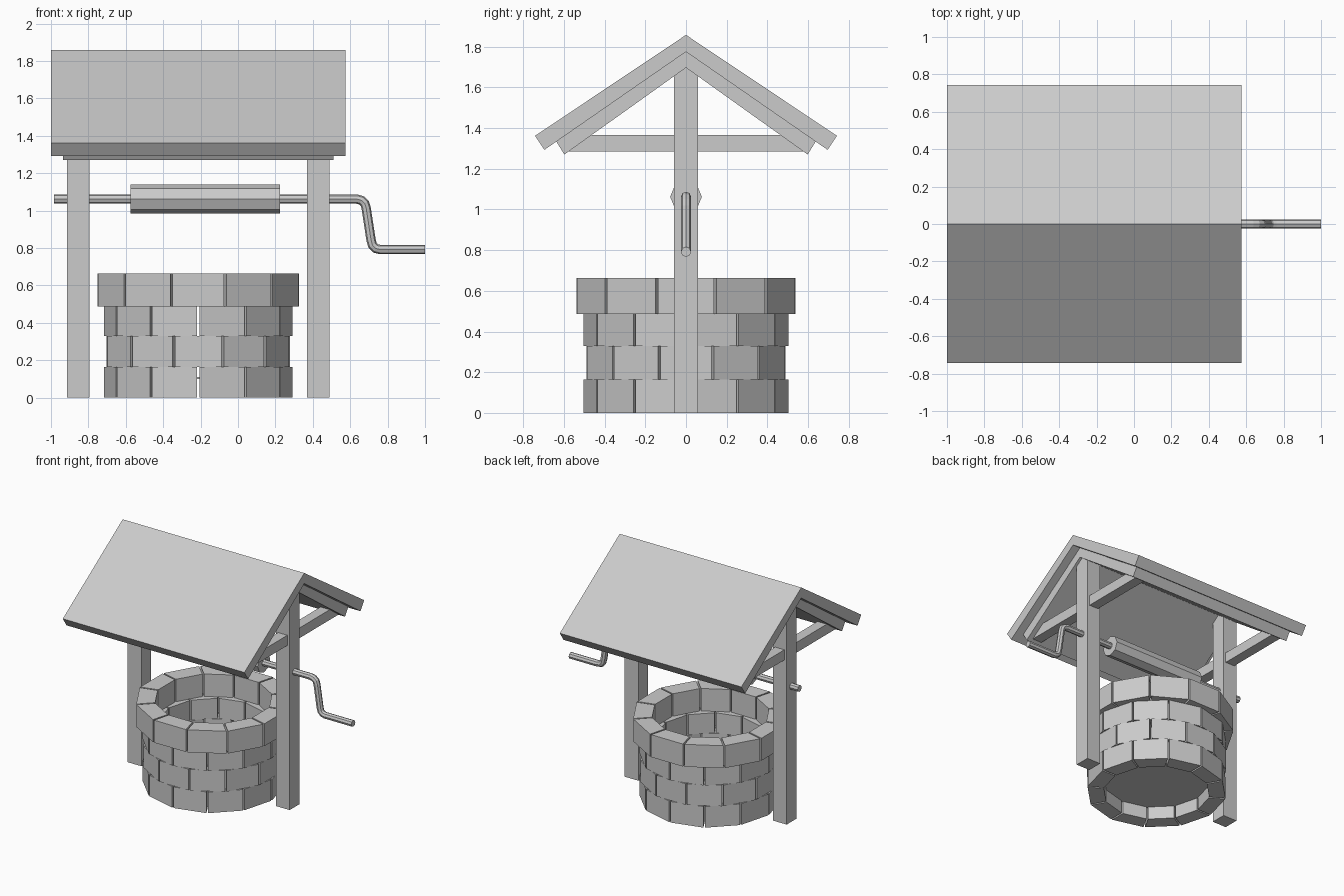
import bpy
import math
from mathutils import Vector

if "Cube" in bpy.data.objects:
    bpy.data.objects.remove(bpy.data.objects["Cube"])

CX = -0.2125          # centre of the well along x

grey = bpy.data.materials.new("plain_grey")
grey.use_nodes = True
colour = (0.6, 0.6, 0.6, 1)
grey.diffuse_color = colour
grey.node_tree.nodes["Principled BSDF"].inputs["Base Color"].default_value = colour


def add_mesh(name, verts, faces):
    mesh = bpy.data.meshes.new(name)
    mesh.from_pydata(verts, [], faces)
    mesh.materials.append(grey)
    obj = bpy.data.objects.new(name, mesh)
    bpy.context.collection.objects.link(obj)
    return obj


def prism(name, profile, x0, x1):
    """Extrude a (y, z) outline, counter-clockwise seen from +x."""
    n = len(profile)
    verts = [(x, y, z) for x in (x0, x1) for y, z in profile]
    faces = [tuple(reversed(range(n))), tuple(range(n, 2 * n))]
    faces += [(i, (i + 1) % n, n + (i + 1) % n, n + i) for i in range(n)]
    return add_mesh(name, verts, faces)


def chevron(name, top, bottom, outer, inner, x0, x1):
    """Two sloping slabs that meet at the ridge."""
    (oy, oz), (iy, iz) = outer, inner
    profile = [(0, top), (-oy, oz), (-iy, iz), (0, bottom), (iy, iz), (oy, oz)]
    return prism(name, profile, x0, x1)


def stone_ring(name, z0, z1, r_out, r_in, turn, count=12, gap=0.006):
    """A course of wedge stones with narrow open joints."""
    verts, faces = [], []
    step = 2 * math.pi / count
    for k in range(count):
        base = len(verts)
        for z in (z0, z1):
            for r, side in ((r_in, -1), (r_out, -1), (r_out, 1), (r_in, 1)):
                a = turn + k * step + side * step / 2
                # shift each side inward so that the joint stays parallel
                x = r * math.cos(a) + side * gap * math.sin(a)
                y = r * math.sin(a) - side * gap * math.cos(a)
                verts.append((CX + x, y, z))
        box = [(3, 2, 1, 0), (4, 5, 6, 7)]
        box += [(i, (i + 1) % 4, 4 + (i + 1) % 4, 4 + i) for i in range(4)]
        faces += [tuple(base + i for i in f) for f in box]
    return add_mesh(name, verts, faces)


# Stone wall: alternating courses and a wider rim
half = math.radians(15)
stone_ring("wall_course_bottom", 0, 0.165, 0.505, 0.385, half)
stone_ring("wall_course_middle", 0.165, 0.33, 0.505, 0.385, 0)
stone_ring("wall_course_upper", 0.33, 0.487, 0.505, 0.385, half)
stone_ring("wall_rim", 0.487, 0.663, 0.556, 0.42, 0)

# Floor inside the well
n = 32
ring = [(CX + 0.4 * math.cos(2 * math.pi * i / n),
         0.4 * math.sin(2 * math.pi * i / n)) for i in range(n)]
add_mesh("well_floor", [(x, y, z) for z in (0.1, 0.11) for x, y in ring],
         [tuple(reversed(range(n))), tuple(range(n, 2 * n))]
         + [(i, (i + 1) % n, n + (i + 1) % n, n + i) for i in range(n)])

# Posts with pointed tops, and tie beams cut to the roof slope
post = [(-0.06, 0), (0.06, 0), (0.06, 1.66), (0, 1.70), (-0.06, 1.66)]
beam = [(-0.6, 1.285), (0.6, 1.285), (0.48, 1.365), (-0.48, 1.365)]
for side, label in ((-1, "right"), (1, "left")):
    x = CX + side * 0.6425
    prism(label + "_post", post, x - 0.06, x + 0.06)
    prism(label + "_tie_beam", beam, x - 0.04, x + 0.04)

# Roof: outer boards over a smaller inner layer
chevron("roof_boards", 1.858, 1.775, (0.742, 1.362), (0.696, 1.293), -1, 0.575)
chevron("roof_lining", 1.775, 1.697, (0.64, 1.338), (0.598, 1.27), -0.935, 0.51)

# Rope drum
drum = [(0.078 * math.cos(i * math.pi / 4), 1.062 + 0.078 * math.sin(i * math.pi / 4))
        for i in range(8)]
prism("rope_drum", drum, -0.575, 0.225)

# Axle and crank handle as one bent rod
path = [(-0.985, 1.062), (0.635, 1.062), (0.66, 1.055), (0.677, 1.04), (0.685, 1.015),
        (0.711, 0.845), (0.719, 0.815), (0.735, 0.798), (0.76, 0.792), (1, 0.792)]
curve = bpy.data.curves.new("crank_path", "CURVE")
curve.dimensions = "3D"
curve.bevel_depth = 0.025
curve.bevel_resolution = 2
curve.use_fill_caps = True
spline = curve.splines.new("POLY")
spline.points.add(len(path) - 1)
for point, (x, z) in zip(spline.points, path):
    point.co = Vector((x, 0, z, 1))
helper = bpy.data.objects.new("crank_helper", curve)
bpy.context.collection.objects.link(helper)
bpy.context.view_layer.update()
rod = bpy.data.meshes.new_from_object(
    helper.evaluated_get(bpy.context.evaluated_depsgraph_get()))
bpy.data.objects.remove(helper)
rod.name = "axle_and_crank"
rod.materials.clear()
rod.materials.append(grey)
rod.shade_flat()
crank = bpy.data.objects.new("axle_and_crank", rod)
bpy.context.collection.objects.link(crank)
